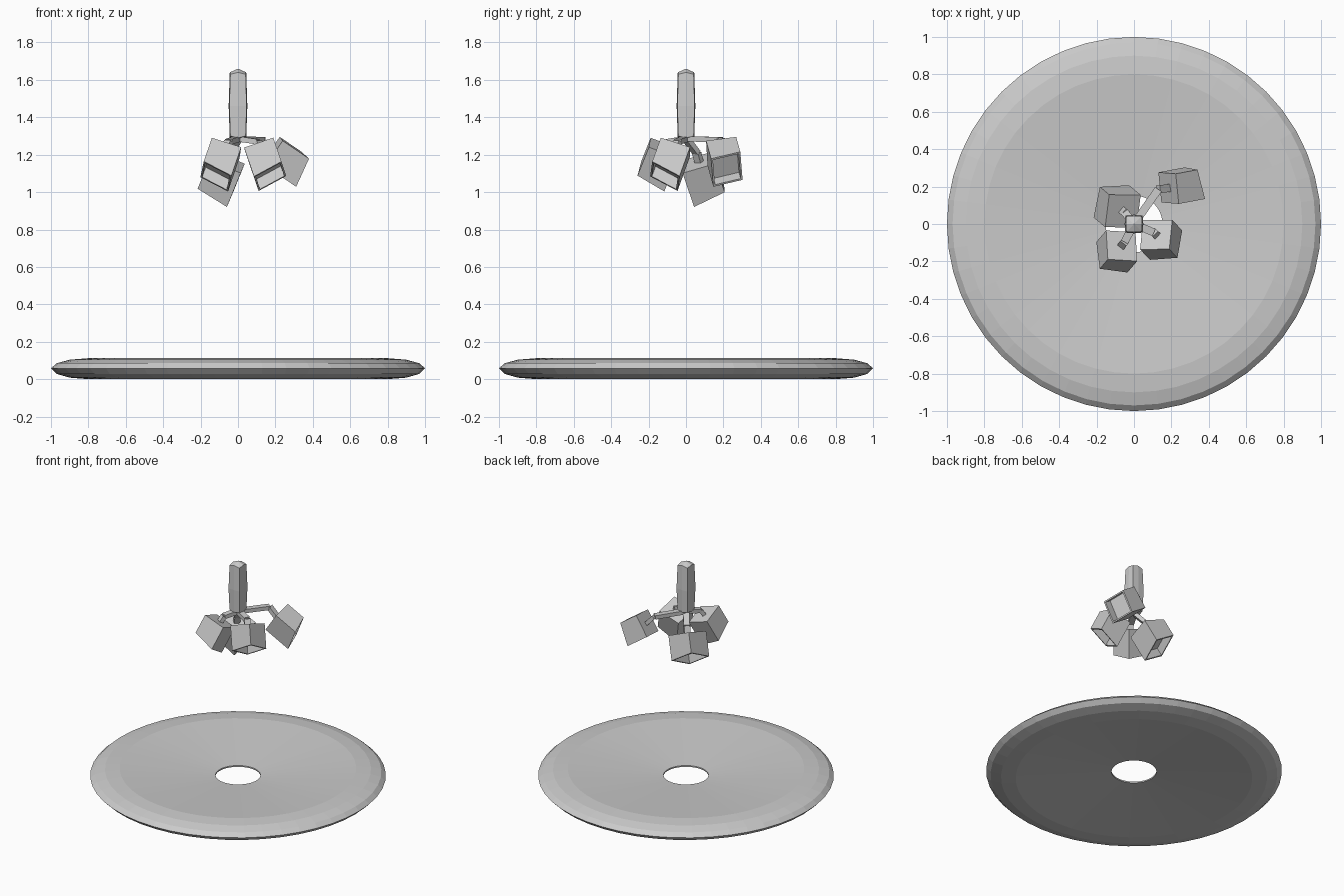
import bpy, bmesh, math
from mathutils import Vector, Matrix

if "Cube" in bpy.data.objects:
    bpy.data.objects.remove(bpy.data.objects["Cube"])


def finish(name, bm):
    bmesh.ops.recalc_face_normals(bm, faces=bm.faces)
    me = bpy.data.meshes.new(name)
    bm.to_mesh(me)
    bm.free()
    ob = bpy.data.objects.new(name, me)
    bpy.context.collection.objects.link(ob)
    return ob


def loft(bm, rings, closed=False):
    rings = [[bm.verts.new(p) for p in r] for r in rings]
    pairs = list(zip(rings, rings[1:]))
    if closed:
        pairs.append((rings[-1], rings[0]))
    for a, b in pairs:
        n = len(a)
        for i in range(n):
            j = (i + 1) % n
            bm.faces.new((a[i], a[j], b[j], b[i]))
    return rings


# Ring-shaped disc, dished towards a thin-edged central hole
SEG = 48
profile = [(0.152, 0.051), (0.8, 0.0), (0.9, 0.008), (0.97, 0.028), (1.0, 0.058),
           (0.97, 0.085), (0.9, 0.104), (0.8, 0.112), (0.152, 0.061)]
bm = bmesh.new()
loft(bm, [[(r * math.cos(t * math.tau / SEG), r * math.sin(t * math.tau / SEG), z)
           for t in range(SEG)] for r, z in profile], closed=True)
finish("disc", bm)

# Hanging stem: slightly bulged square post with a low peaked cap
bm = bmesh.new()


def post_ring(corner, mid, z, zm):
    pts = []
    for k in range(4):
        rot = Matrix.Rotation(k * math.pi / 2, 3, 'Z')
        pts += [rot @ Vector((mid, 0, zm)), rot @ Vector((corner, corner, z))]
    return pts


rings = loft(bm, [post_ring(0.041, 0.044, 1.30, 1.29),
                  post_ring(0.046, 0.050, 1.46, 1.46),
                  post_ring(0.041, 0.044, 1.630, 1.640)])
for ring, z in ((rings[0], 1.28), (rings[-1], 1.66)):
    tip = bm.verts.new((0, 0, z))
    for i in range(8):
        bm.faces.new((ring[i], ring[(i + 1) % 8], tip))
finish("stem", bm)


# Square lamp shade along its aim direction; slanted, recessed mouth
def shade(name, centre, aim, side, size, length=0.172, slant=0.18):
    d = Vector(aim).normalized()
    u = Vector(side)
    u = (u - d * u.dot(d)).normalized()
    v = d.cross(u)
    m = Matrix((u, v, d)).transposed().to_4x4()
    m.translation = Vector(centre)
    bm = bmesh.new()
    bmesh.ops.create_cube(bm, size=1)
    bmesh.ops.scale(bm, vec=(size, size, length), verts=bm.verts)
    mouth = max(bm.faces, key=lambda f: f.calc_center_median().z)
    for p in mouth.verts:  # the lowest corner hangs longest
        p.co.z -= slant * (math.copysign(p.co.x, p.co.x * u.z) + math.copysign(p.co.y, p.co.y * v.z))
    bm.normal_update()
    bmesh.ops.inset_region(bm, faces=[mouth], thickness=0.014)
    inner = bmesh.ops.extrude_discrete_faces(bm, faces=[mouth])["faces"][0]
    bmesh.ops.translate(bm, vec=(0, 0, -0.06), verts=inner.verts)
    bmesh.ops.transform(bm, matrix=m, verts=bm.verts)
    finish(name, bm)
    return Vector(centre) - d * (length / 2), d


# Flat bar between two points
def bar(bm, a, b, w=0.042, h=0.028):
    a, b = Vector(a), Vector(b)
    m = (b - a).to_track_quat('Z', 'Y').to_matrix().to_4x4()
    m.translation = (a + b) / 2
    bmesh.ops.create_cube(bm, size=1, matrix=m @ Matrix.Diagonal((w, h, (b - a).length, 1)))


# name, shade centre, aim, side axis, arm elbow, shade size
lamps = [
    ("front_left", (-0.092, -0.147, 1.16), (-0.055, -0.064, -0.16), (0.15, -0.01, -0.05), (-0.05, -0.095, 1.27), 0.165),
    ("front_right", (0.145, -0.085, 1.162), (0.055, -0.058, -0.16), (0.16, 0.0, 0.05), (0.105, -0.045, 1.27), 0.165),
    ("back_right", (0.255, 0.205, 1.17), (0.132, 0.025, -0.09), (-0.03, 0.16, 0.03), (0.13, 0.185, 1.28), 0.163),
    ("back_left", (-0.09, 0.095, 1.085), (-0.067, 0.056, -0.165), (-0.15, 0.0, 0.065), (-0.045, 0.057, 1.21), 0.182),
]
for name, centre, aim, side, elbow, size in lamps:
    top, d = shade(name + "_shade", centre, aim, side, size)
    bm = bmesh.new()
    bar(bm, (0, 0, 1.285), elbow)
    bar(bm, elbow, top + d * 0.01)
    finish(name + "_arm", bm)
